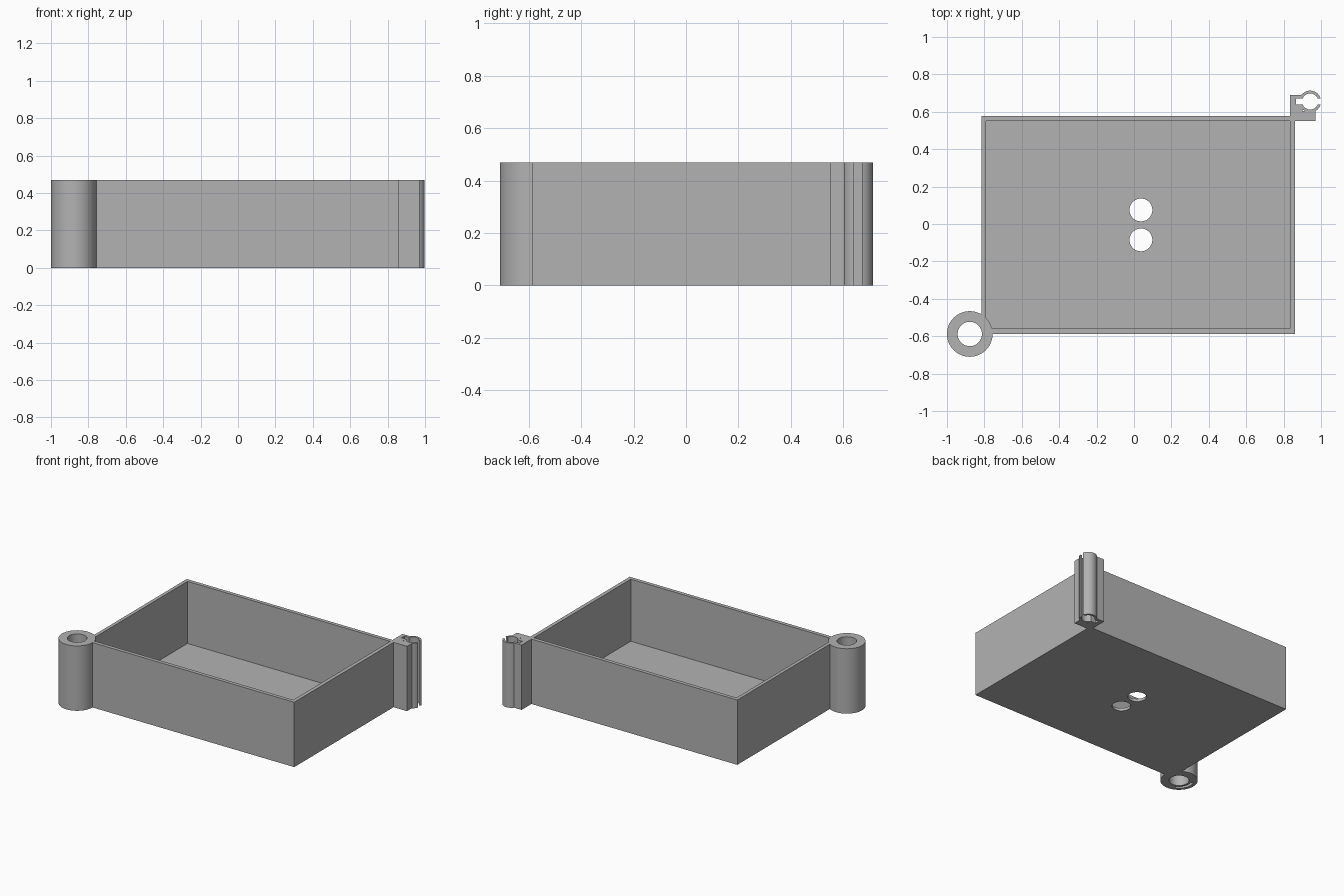
import bpy, bmesh, math

if "Cube" in bpy.data.objects:
    bpy.data.objects.remove(bpy.data.objects["Cube"])

H = 0.47
grey = bpy.data.materials.new("plain grey")
grey.diffuse_color = (0.45, 0.45, 0.45, 1)
grey.use_nodes = True
grey.node_tree.nodes["Principled BSDF"].inputs["Base Color"].default_value = grey.diffuse_color


def prism(name, pts, z0, z1):
    """Extrude a counter-clockwise outline from z0 to z1."""
    bm = bmesh.new()
    face = bm.faces.new([bm.verts.new((x, y, z0)) for x, y in pts])
    ext = bmesh.ops.extrude_face_region(bm, geom=[face])
    bmesh.ops.translate(bm, vec=(0, 0, z1 - z0),
                        verts=[v for v in ext["geom"] if isinstance(v, bmesh.types.BMVert)])
    bmesh.ops.recalc_face_normals(bm, faces=bm.faces)
    me = bpy.data.meshes.new(name)
    bm.to_mesh(me)
    bm.free()
    me.materials.append(grey)
    ob = bpy.data.objects.new(name, me)
    bpy.context.collection.objects.link(ob)
    return ob


def rect(x0, y0, x1, y1):
    return [(x0, y0), (x1, y0), (x1, y1), (x0, y1)]


def arc(cx, cy, r, a0=0, a1=360, n=64):
    m = n if a1 - a0 == 360 else n + 1
    return [(cx + r * math.cos(math.radians(a0 + (a1 - a0) * i / n)),
             cy + r * math.sin(math.radians(a0 + (a1 - a0) * i / n))) for i in range(m)]


def combine(ob, other, op):
    mod = ob.modifiers.new(op.lower(), 'BOOLEAN')
    mod.operation, mod.solver, mod.object = op, 'EXACT', other
    bpy.context.view_layer.objects.active = ob
    bpy.ops.object.modifier_apply(modifier=mod.name)
    bpy.data.objects.remove(other)


# open tray
tray = prism("tray", rect(-0.815, -0.587, 0.862, 0.577), 0, H)
combine(tray, prism("cavity", rect(-0.79, -0.56, 0.835, 0.55), 0.02, H + 0.1), 'DIFFERENCE')

# hinge tube on the front left corner
RX, RY = -0.878, -0.588
combine(tray, prism("hinge_tube", arc(RX, RY, 0.122), 0, H), 'UNION')
combine(tray, prism("tube_bore", arc(RX, RY, 0.065), -0.1, H + 0.1), 'DIFFERENCE')
groove = arc(RX, RY, 0.1, 160, 245, 16) + arc(RX, RY, 0.08, 160, 245, 16)[::-1]
combine(tray, prism("tube_groove", groove, -0.1, 0.02), 'DIFFERENCE')

# snap clip on the back right corner
CX, CY = 0.942, 0.655
bracket = [(0.835, 0.55), (0.97, 0.55), (0.97, 0.605), (0.9, 0.605), (0.9, 0.69), (0.835, 0.69)]
clip = prism("snap_clip", bracket, 0, H)
combine(clip, prism("clip_ring", arc(CX, CY, 0.058, n=48), 0, H), 'UNION')
combine(clip, prism("clip_bore", arc(CX, CY, 0.043, n=48), -0.1, H + 0.1), 'DIFFERENCE')
combine(clip, prism("clip_slot", rect(0.865, 0.639, 1.1, 0.671), -0.1, H + 0.1), 'DIFFERENCE')
combine(tray, clip, 'UNION')

# two drain holes in the floor
for y in (0.075, -0.085):
    combine(tray, prism("floor_hole", arc(0.037, y, 0.061), -0.1, 0.1), 'DIFFERENCE')

# smooth the round walls, keep the edges crisp
bpy.ops.object.select_all(action='DESELECT')
tray.select_set(True)
bpy.context.view_layer.objects.active = tray
bpy.ops.object.shade_smooth_by_angle(angle=math.radians(30))
